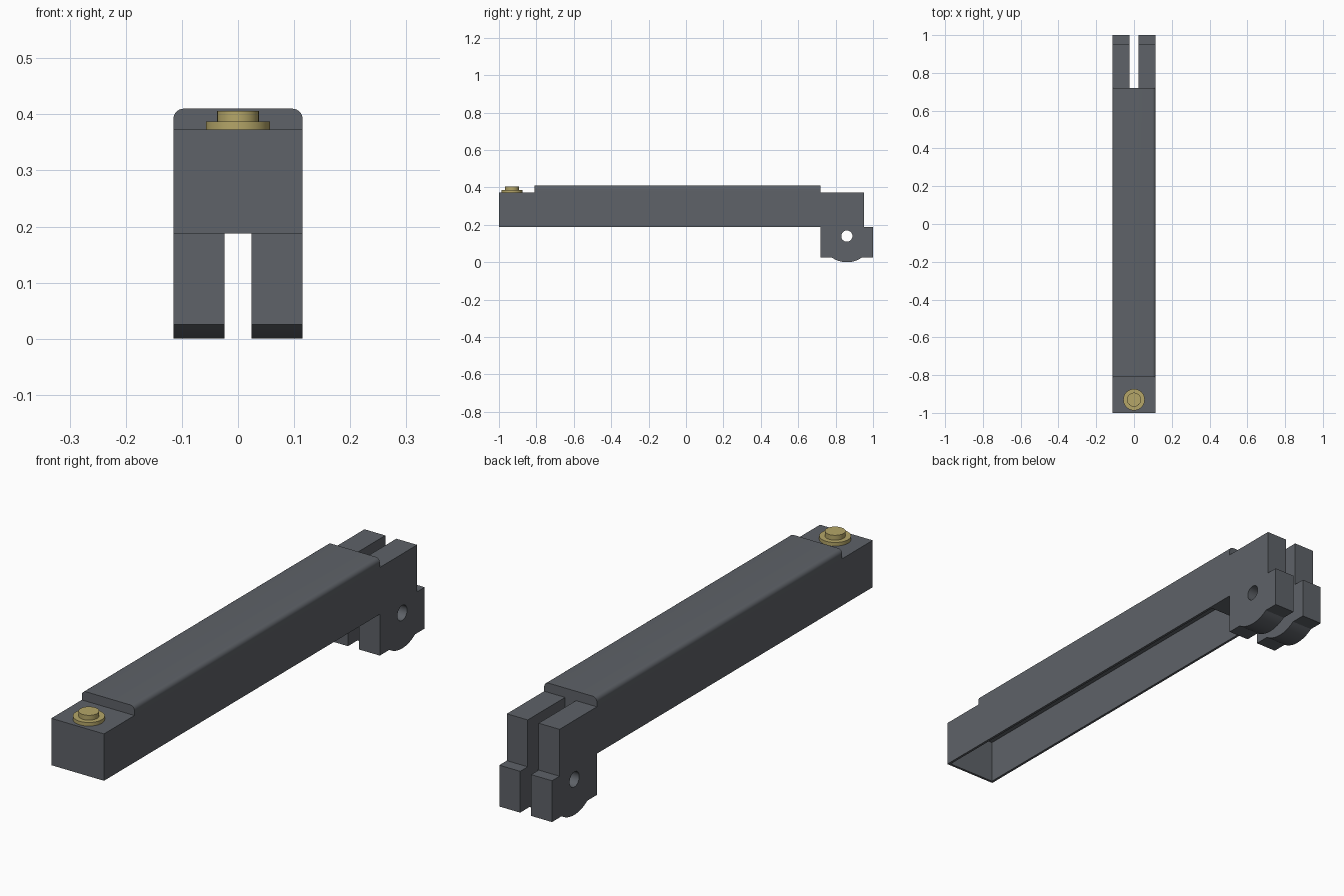
import bpy, bmesh, math
from mathutils import Matrix

if "Cube" in bpy.data.objects:
    bpy.data.objects.remove(bpy.data.objects["Cube"])

HALF = 0.115             # half width of the arm
PIVOT = (0.86, 0.14)     # y, z of the pivot hole


def material(name, rgb):
    m = bpy.data.materials.new(name)
    m.diffuse_color = (*rgb, 1)
    m.use_nodes = True
    m.node_tree.nodes["Principled BSDF"].inputs["Base Color"].default_value = m.diffuse_color
    return m


grey = material("dark_grey", (0.112, 0.122, 0.138))
brass = material("brass", (0.46, 0.38, 0.14))


def add_object(name, bm, mat):
    bmesh.ops.recalc_face_normals(bm, faces=bm.faces)
    me = bpy.data.meshes.new(name)
    bm.to_mesh(me)
    bm.free()
    me.materials.append(mat)
    ob = bpy.data.objects.new(name, me)
    bpy.context.collection.objects.link(ob)
    return ob


def box(name, lo, hi):
    bm = bmesh.new()
    size = [b - a for a, b in zip(lo, hi)]
    mid = [(a + b) / 2 for a, b in zip(lo, hi)]
    bmesh.ops.create_cube(bm, size=1, matrix=Matrix.Translation(mid) @ Matrix.Diagonal((*size, 1)))
    return add_object(name, bm, grey)


def cut(target, cutter):
    mod = target.modifiers.new(cutter.name, 'BOOLEAN')
    mod.operation, mod.solver, mod.object = 'DIFFERENCE', 'EXACT', cutter
    bpy.context.view_layer.objects.active = target
    bpy.ops.object.modifier_apply(modifier=mod.name)
    bpy.data.objects.remove(cutter)


def smooth(ob):
    bpy.ops.object.select_all(action='DESELECT')
    ob.select_set(True)
    bpy.context.view_layer.objects.active = ob
    bpy.ops.object.shade_smooth_by_angle(angle=math.radians(30))


# Arm: side profile (y, z) with a round lobe under the pivot
a = math.asin(0.08 / 0.14)
lobe = [(PIVOT[0] + 0.14 * math.sin(t), PIVOT[1] - 0.14 * math.cos(t))
        for t in (-a + 2 * a * i / 16 for i in range(17))]
profile = ([(-1, 0.188), (0.72, 0.188), (0.72, 0.025)] + lobe +
           [(1, 0.025), (1, 0.188), (0.953, 0.188), (0.953, 0.373),
            (0.72, 0.373), (0.72, 0.41), (-0.81, 0.41), (-0.81, 0.373), (-1, 0.373)])
bm = bmesh.new()
face = bm.faces.new([bm.verts.new((-HALF, y, z)) for y, z in profile])
ext = bmesh.ops.extrude_face_region(bm, geom=[face])
bmesh.ops.translate(bm, vec=(2 * HALF, 0, 0),
                    verts=[v for v in ext['geom'] if isinstance(v, bmesh.types.BMVert)])
# Rounded long edges of the raised top
top_edges = [e for e in bm.edges if all(v.co.z > 0.4 for v in e.verts)
             and abs(e.verts[0].co.x - e.verts[1].co.x) < 0.01]
bmesh.ops.bevel(bm, geom=top_edges, offset=0.018, segments=6, profile=0.5, affect='EDGES')
arm = add_object("arm", bm, grey)

# Hollow underside, fork slot and pivot hole
cut(arm, box("cavity", (-0.105, -0.99, 0.1), (0.105, 0.6, 0.362)))
cut(arm, box("slot", (-0.024, 0.72, -0.1), (0.024, 1.1, 0.5)))
bm = bmesh.new()
bmesh.ops.create_cone(bm, cap_ends=True, segments=32, radius1=0.03, radius2=0.03, depth=0.5,
                      matrix=Matrix.Translation((0, *PIVOT)) @ Matrix.Rotation(math.pi / 2, 4, 'Y'))
cut(arm, add_object("pivot_hole", bm, grey))
smooth(arm)

# Contact stud: wide flange with a smaller button on it
for name, r, z0, z1 in (("stud_flange", 0.057, 0.373, 0.387), ("stud_button", 0.037, 0.387, 0.406)):
    bm = bmesh.new()
    bmesh.ops.create_cone(bm, cap_ends=True, segments=40, radius1=r, radius2=r, depth=z1 - z0,
                          matrix=Matrix.Translation((0, -0.93, (z0 + z1) / 2)))
    smooth(add_object(name, bm, brass))
